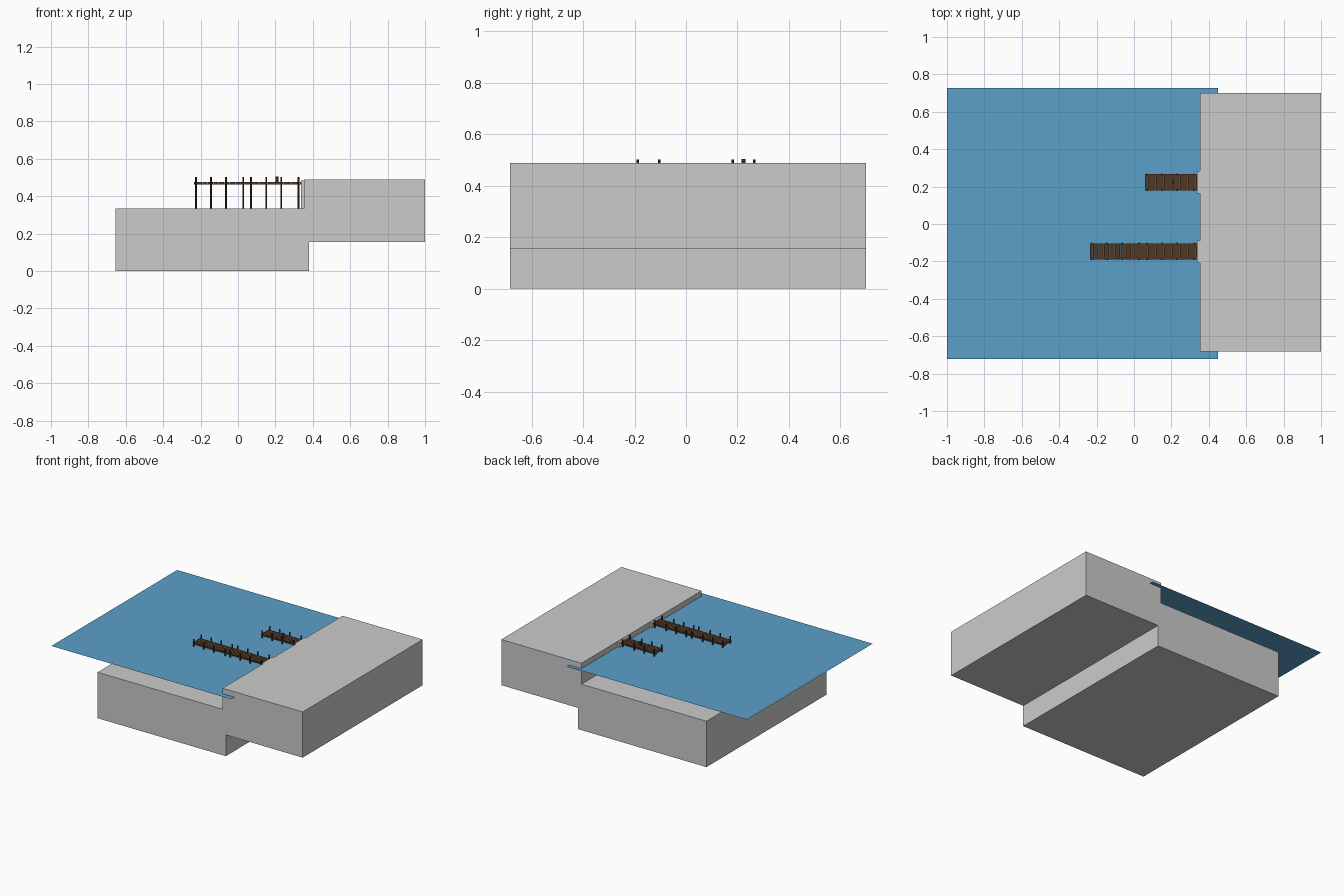
import bpy, bmesh
from mathutils import Matrix, Vector

if "Cube" in bpy.data.objects:
    bpy.data.objects.remove(bpy.data.objects["Cube"])


def material(name, rgb):
    m = bpy.data.materials.new(name)
    m.diffuse_color = (*rgb, 1)
    m.use_nodes = True
    m.node_tree.nodes["Principled BSDF"].inputs["Base Color"].default_value = m.diffuse_color
    return m


WATER = material("water_blue", (0.105, 0.35, 0.59))
WOOD = material("deck_brown", (0.085, 0.04, 0.018))
POST = material("post_brown", (0.05, 0.025, 0.013))


def finish(name, bm, mat=None):
    me = bpy.data.meshes.new(name)
    bm.to_mesh(me)
    bm.free()
    ob = bpy.data.objects.new(name, me)
    bpy.context.collection.objects.link(ob)
    if mat:
        me.materials.append(mat)
    return ob


def add_box(bm, lo, hi):
    lo, hi = Vector(lo), Vector(hi)
    mat = Matrix.Translation((lo + hi) / 2) @ Matrix.Diagonal((*(hi - lo), 1))
    bmesh.ops.create_cube(bm, size=1, matrix=mat)


def add_post(bm, x, y, z0, z1, r, sides=8):
    bmesh.ops.create_cone(bm, cap_ends=True, segments=sides, radius1=r, radius2=r,
                          depth=z1 - z0, matrix=Matrix.Translation((x, y, (z0 + z1) / 2)))


def box(name, lo, hi):
    bm = bmesh.new()
    add_box(bm, lo, hi)
    return finish(name, bm)


# lake bed and raised bank
box("lake_bed", (-0.655, -0.683, 0), (0.38, 0.70, 0.335))
box("bank", (0.353, -0.683, 0.155), (1.0, 0.70, 0.488))

# flat water sheet
bm = bmesh.new()
bmesh.ops.create_grid(bm, x_segments=1, y_segments=1, size=0.5,
                      matrix=Matrix.Translation((-0.275, 0.003, 0.449)) @ Matrix.Diagonal((1.45, 1.45, 1, 1)))
finish("water", bm, WATER)


# one dock module: planks on two rows of posts
def dock_section(name, x0, yc, length=0.285, planks=20):
    bm = bmesh.new()
    pitch = length / planks
    for i in range(planks):
        x = x0 + i * pitch
        add_box(bm, (x, yc - 0.043, 0.467), (x + pitch - 0.001, yc + 0.043, 0.475))
    for side in (-1, 1):  # stringers
        y = yc + side * 0.034
        add_box(bm, (x0, y - 0.003, 0.462), (x0 + length - 0.001, y + 0.003, 0.468))
    finish(name + "_deck", bm, WOOD)
    bm = bmesh.new()
    for dx in (0.010, 0.091, 0.171, 0.263):
        for side in (-1, 1):
            add_post(bm, x0 + dx, yc + side * 0.042, 0.335, 0.501, 0.005)
    finish(name + "_posts", bm, POST)


dock_section("long_dock_outer", -0.235, -0.146, 0.295)
dock_section("long_dock_inner", 0.060, -0.146)
dock_section("short_dock", 0.060, 0.223)

# mooring post on the short dock
bm = bmesh.new()
add_post(bm, 0.208, 0.223, 0.47, 0.504, 0.008, 12)
finish("mooring_post", bm, POST)

# abutments where the docks meet the bank
for label, y in (("long", -0.149), ("short", 0.224)):
    box(label + "_dock_abutment", (0.337, y - 0.06, 0.335), (0.36, y + 0.06, 0.484))
